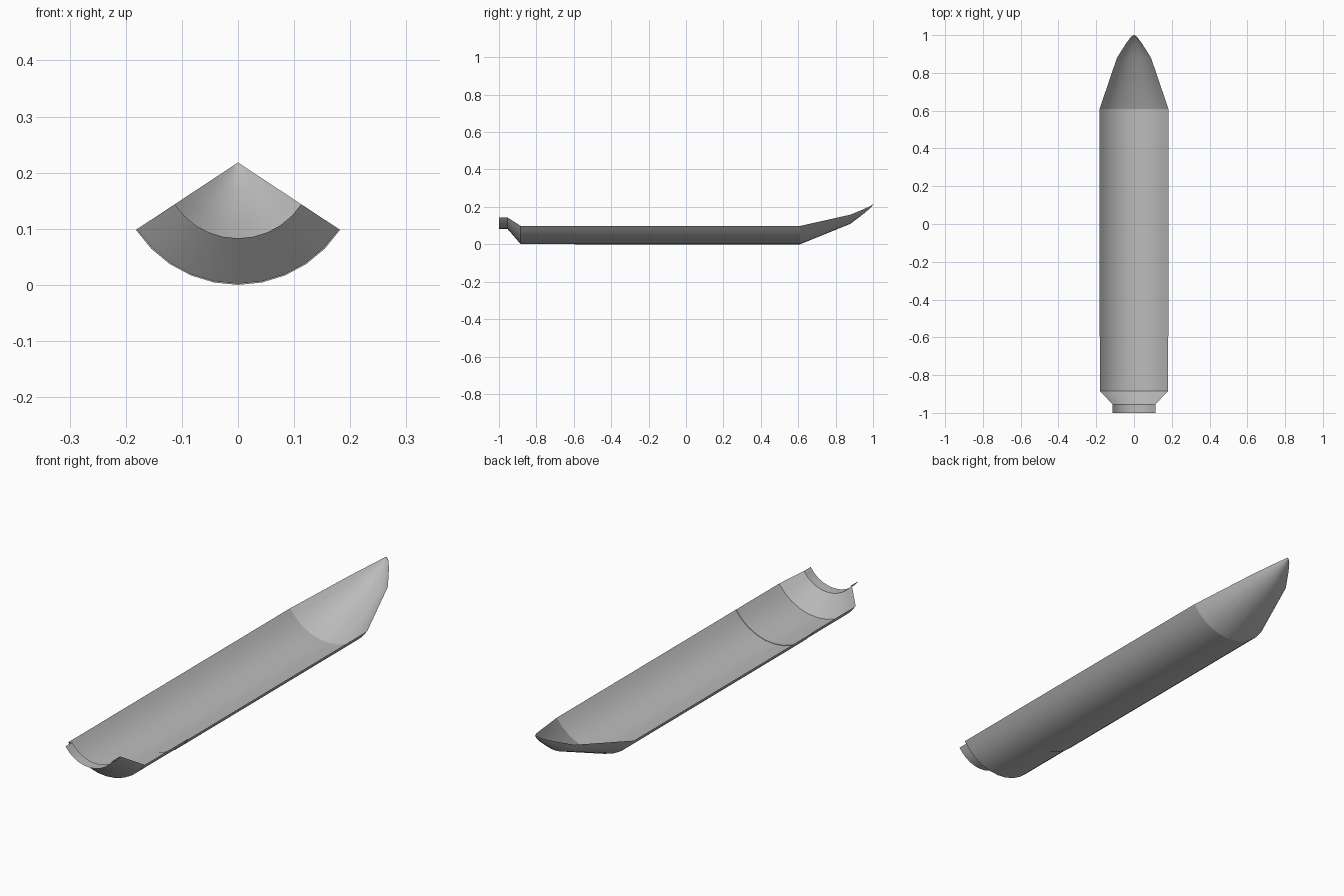
import bpy, bmesh, math

if "Cube" in bpy.data.objects:
    bpy.data.objects.remove(bpy.data.objects["Cube"])

AXIS_Z = 0.218              # height of the shell's centre line
HALF = math.radians(56.6)   # half of the swept angle
SEGS = 10

grey = bpy.data.materials.new("light grey")
grey.diffuse_color = (0.5, 0.5, 0.5, 1)
grey.use_nodes = True
grey.node_tree.nodes["Principled BSDF"].inputs["Base Color"].default_value = grey.diffuse_color


def shell(name, profile):
    """Sweep a (y, radius) profile through an arc below the centre line."""
    bm = bmesh.new()
    rings = []
    for y, r in profile:
        ring = []
        for i in range(SEGS + 1):
            a = -HALF + 2 * HALF * i / SEGS
            ring.append(bm.verts.new((r * math.sin(a), y, AXIS_Z - r * math.cos(a))))
        rings.append(ring)
    for a, b in zip(rings, rings[1:]):
        for i in range(SEGS):
            bm.faces.new((a[i], a[i + 1], b[i + 1], b[i]))
    bmesh.ops.remove_doubles(bm, verts=bm.verts, dist=1e-5)
    # outward faces point away from the centre line
    for f in bm.faces:
        f.normal_update()
        c = f.calc_center_median()
        if f.normal.x * c.x + f.normal.z * (c.z - AXIS_Z) < 0:
            f.normal_flip()
    mesh = bpy.data.meshes.new(name)
    bm.to_mesh(mesh)
    bm.free()
    mesh.materials.append(grey)
    obj = bpy.data.objects.new(name, mesh)
    bpy.context.collection.objects.link(obj)
    bpy.ops.object.select_all(action='DESELECT')
    obj.select_set(True)
    bpy.context.view_layer.objects.active = obj
    bpy.ops.object.shade_smooth_by_angle(angle=math.radians(20))


# Pointed nose with a small rounded tip
shell("nose", [(0.61, 0.218), (0.88, 0.108), (0.955, 0.051),
               (0.988, 0.022), (0.997, 0.01), (1.0, 0.0)])
# Long main barrel
shell("barrel", [(-0.595, 0.218), (0.61, 0.218)])
# Slightly narrower rear barrel section, tapering into the collar
shell("rear_barrel", [(-0.885, 0.216), (-0.595, 0.216), (-0.595, 0.218)])
shell("taper", [(-0.955, 0.135), (-0.885, 0.216)])
shell("collar", [(-1.0, 0.135), (-0.955, 0.135)])
